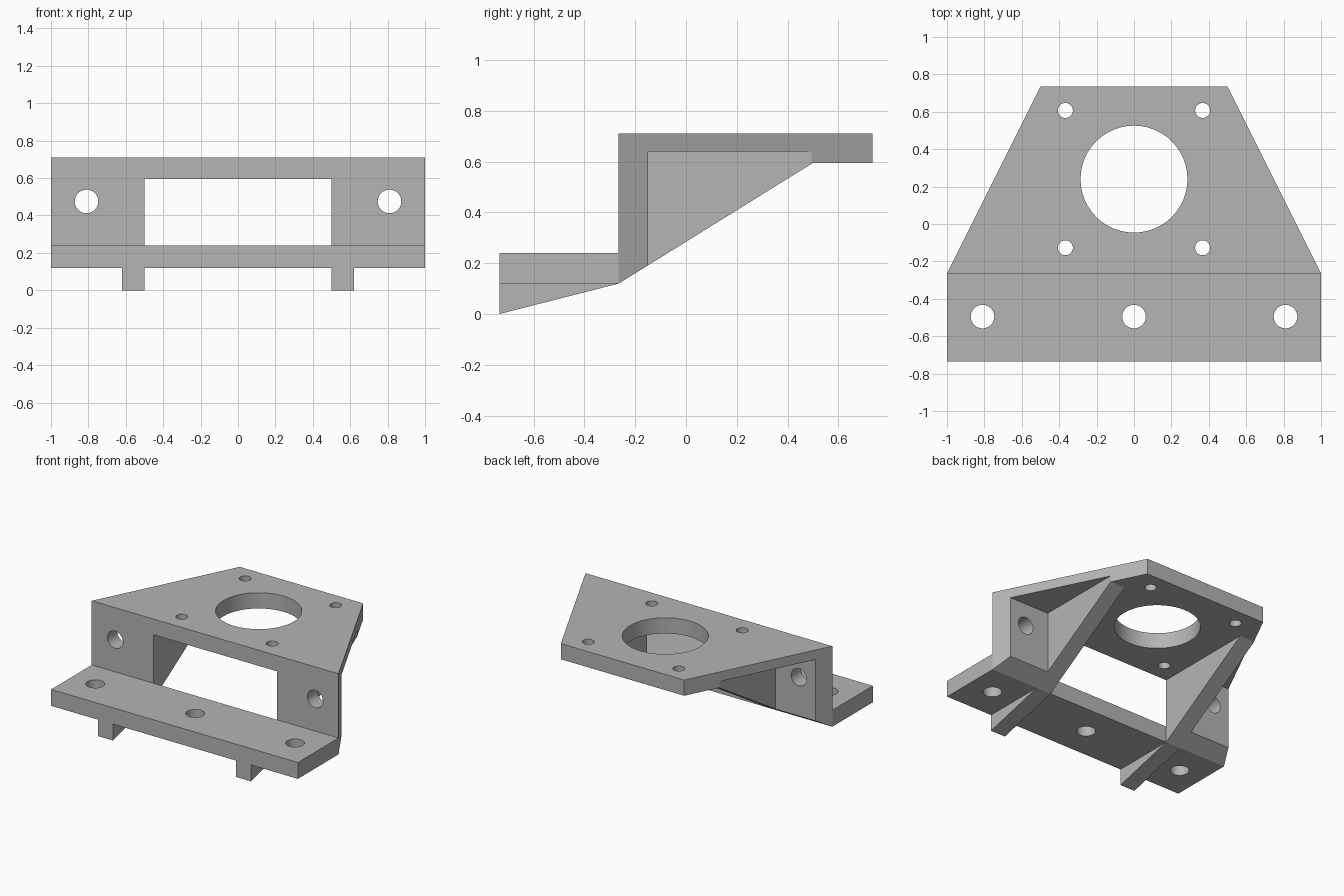
import bpy, bmesh, math
from mathutils import Vector

cube = bpy.data.objects.get("Cube")
if cube:
    bpy.data.objects.remove(cube, do_unlink=True)

# Levels and depths shared by the parts
BASE_LOW, BASE_TOP = 0.12, 0.24
PLATE_LOW, PLATE_TOP = 0.595, 0.71
FRONT, STEP, WALL_BACK, SLOPE_END, BACK = -0.735, -0.265, -0.15, 0.5, 0.735
RIB_IN, RIB_OUT = 0.5, 0.62


def prism(name, points, axis, low, high):
    """Extrude a polygon: (y, z) points along X, or (x, y) points along Z."""
    bm = bmesh.new()
    if axis == "X":
        verts = [bm.verts.new((low, a, b)) for a, b in points]
        move = Vector((high - low, 0, 0))
    else:
        verts = [bm.verts.new((a, b, low)) for a, b in points]
        move = Vector((0, 0, high - low))
    face = bm.faces.new(verts)
    grown = bmesh.ops.extrude_face_region(bm, geom=[face])["geom"]
    bmesh.ops.translate(bm, vec=move, verts=[g for g in grown if isinstance(g, bmesh.types.BMVert)])
    bmesh.ops.recalc_face_normals(bm, faces=bm.faces)
    mesh = bpy.data.meshes.new(name)
    bm.to_mesh(mesh)
    bm.free()
    obj = bpy.data.objects.new(name, mesh)
    bpy.context.collection.objects.link(obj)
    return obj


def cut(target, cutter):
    """Subtract the cutter from the target and remove it."""
    bpy.ops.object.select_all(action="DESELECT")
    bpy.context.view_layer.objects.active = target
    target.select_set(True)
    mod = target.modifiers.new("cut", "BOOLEAN")
    mod.operation = "DIFFERENCE"
    mod.solver = "EXACT"
    mod.object = cutter
    bpy.ops.object.modifier_apply(modifier=mod.name)
    bpy.data.objects.remove(cutter, do_unlink=True)


def drill(target, location, radius, depth, along_y=False):
    turn = (math.pi / 2, 0, 0) if along_y else (0, 0, 0)
    bpy.ops.mesh.primitive_cylinder_add(vertices=48, radius=radius, depth=depth,
                                        location=location, rotation=turn)
    cut(target, bpy.context.object)


# Stepped side profile: base, upright, top plate and sloping underside
bracket = prism("mounting_bracket", [
    (FRONT, 0), (STEP, BASE_LOW), (SLOPE_END, PLATE_LOW), (BACK, PLATE_LOW),
    (BACK, PLATE_TOP), (STEP, PLATE_TOP), (STEP, BASE_TOP), (FRONT, BASE_TOP)],
    "X", -1, 1)

grey = bpy.data.materials.new("plain_grey")
grey.use_nodes = True
grey.diffuse_color = (0.46, 0.46, 0.46, 1)
grey.node_tree.nodes["Principled BSDF"].inputs["Base Color"].default_value = grey.diffuse_color
bracket.data.materials.append(grey)

# Tapered sides of the upright and top plate
for s in (1, -1):
    cut(bracket, prism("side_taper", [
        (s, STEP), (s * 0.45, 0.835), (s * 1.2, 0.835), (s * 1.2, STEP)],
        "Z", -0.2, 1))

# Window and open space between the two ribs
cut(bracket, prism("centre_opening", [
    (-0.9, -0.1), (-0.9, BASE_LOW), (STEP, BASE_LOW), (STEP, BASE_TOP),
    (-0.4, 0.4), (-0.4, PLATE_LOW), (SLOPE_END, PLATE_LOW), (SLOPE_END, -0.1)],
    "X", -RIB_IN, RIB_IN))

# Pockets outside the ribs
for low, high in ((RIB_OUT, 1.2), (-1.2, -RIB_OUT)):
    cut(bracket, prism("side_pocket", [
        (-0.9, -0.1), (-0.9, BASE_LOW), (WALL_BACK, BASE_LOW),
        (WALL_BACK, 0.64), (0.6, 0.64), (0.6, -0.1)], "X", low, high))

# Large bore and bolt holes
drill(bracket, (0, 0.24, 0.65), 0.286, 0.4)
for x in (-0.367, 0.367):
    for y in (-0.127, 0.607):
        drill(bracket, (x, y, 0.65), 0.04, 0.3)
for x in (-0.81, 0, 0.81):
    drill(bracket, (x, -0.495, 0.18), 0.063, 0.3)
for x in (-0.81, 0.81):
    drill(bracket, (x, -0.2, 0.475), 0.063, 0.3, along_y=True)

# Smooth bores, crisp edges elsewhere
bpy.ops.object.select_all(action="DESELECT")
bracket.select_set(True)
bpy.context.view_layer.objects.active = bracket
bpy.ops.object.shade_smooth_by_angle(angle=math.radians(10))
